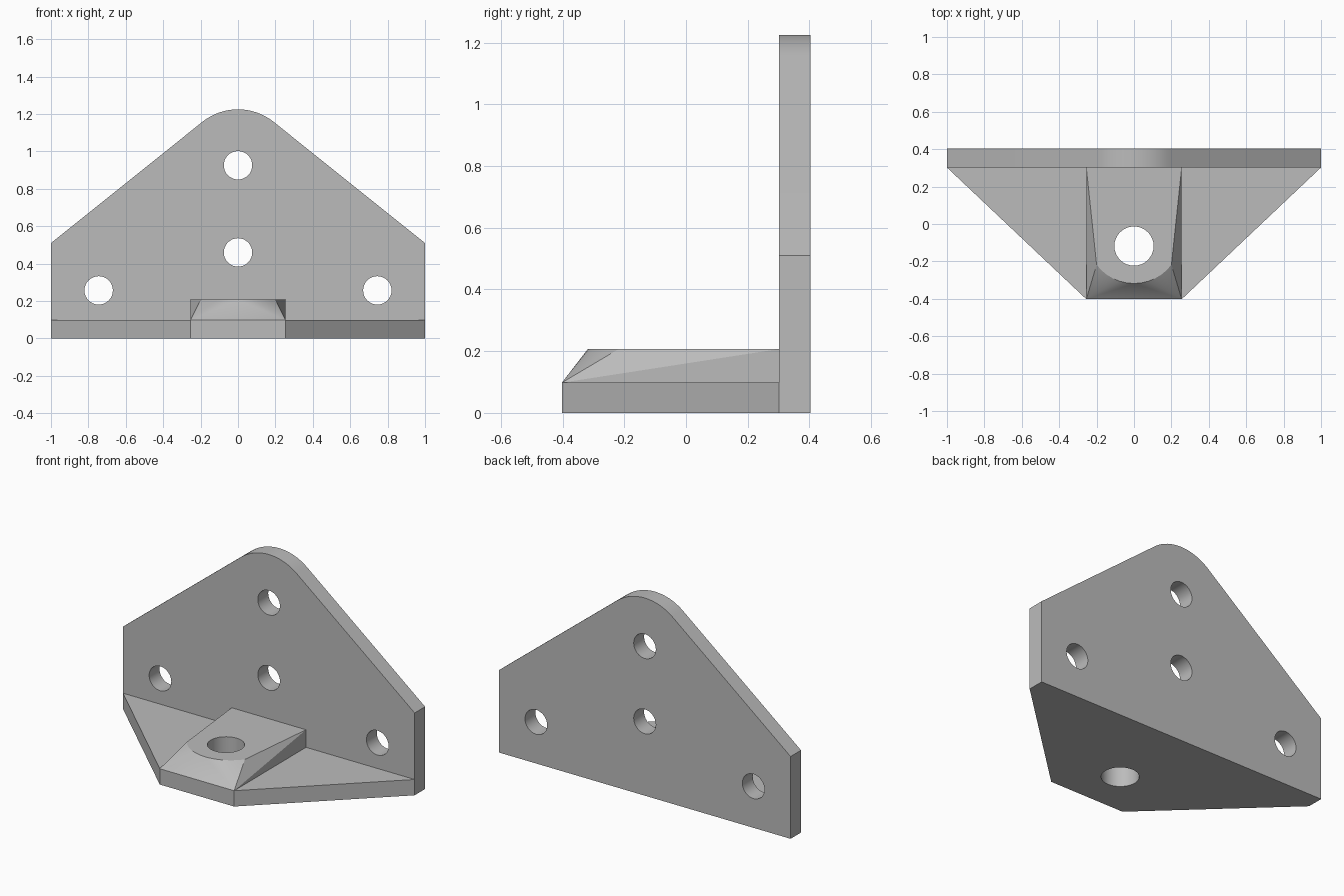
import bpy, bmesh, math
from mathutils import Matrix, Vector

cube = bpy.data.objects.get("Cube")
if cube:
    bpy.data.objects.remove(cube)

grey = bpy.data.materials.new("plain grey")
grey.use_nodes = True
grey.diffuse_color = (0.5, 0.5, 0.5, 1)
grey.node_tree.nodes["Principled BSDF"].inputs["Base Color"].default_value = (0.5, 0.5, 0.5, 1)

PLATE_FRONT, PLATE_BACK = 0.302, 0.404
FRONT, BASE_TOP, PAD_TOP = -0.402, 0.098, 0.207
PAD_HALF = 0.255


def finish(bm, name):
    bmesh.ops.recalc_face_normals(bm, faces=bm.faces[:])
    mesh = bpy.data.meshes.new(name)
    bm.to_mesh(mesh)
    bm.free()
    mesh.materials.append(grey)
    obj = bpy.data.objects.new(name, mesh)
    bpy.context.collection.objects.link(obj)
    return obj


def extrude_outline(name, points, offset):
    bm = bmesh.new()
    face = bm.faces.new([bm.verts.new(p) for p in points])
    new = bmesh.ops.extrude_face_region(bm, geom=[face])["geom"]
    verts = [v for v in new if isinstance(v, bmesh.types.BMVert)]
    bmesh.ops.translate(bm, verts=verts, vec=offset)
    return finish(bm, name)


def hole_cutter(name, centre, radius, turn=0):
    bm = bmesh.new()
    matrix = Matrix.Translation(centre) @ Matrix.Rotation(turn, 4, "X")
    bmesh.ops.create_cone(bm, cap_ends=True, segments=32, radius1=radius,
                          radius2=radius, depth=0.5, matrix=matrix)
    return finish(bm, name)


def combine(target, other, operation):
    mod = target.modifiers.new(operation.lower(), "BOOLEAN")
    mod.operation, mod.solver, mod.object = operation, "EXACT", other
    bpy.context.view_layer.objects.active = target
    bpy.ops.object.modifier_apply(modifier=mod.name)
    bpy.data.objects.remove(other)


# Upright plate with a rounded peak
radius, peak, sweep = 0.305, 0.92, math.radians(38.5)
arc = [sweep * (1 - i / 8) for i in range(17)]
outline = [(-1, 0), (1, 0), (1, 0.51)]
outline += [(radius * math.sin(a), peak + radius * math.cos(a)) for a in arc]
outline += [(-1, 0.51)]
bracket = extrude_outline("mounting_bracket", [(x, PLATE_FRONT, z) for x, z in outline],
                          (0, PLATE_BACK - PLATE_FRONT, 0))

# Tapered foot
foot = extrude_outline("foot", [(-1, PLATE_FRONT, 0), (-PAD_HALF, FRONT, 0),
                                (PAD_HALF, FRONT, 0), (1, PLATE_FRONT, 0)], (0, 0, BASE_TOP))

# Raised pad: a rectangle blended up to a round-nosed top
bm = bmesh.new()
points = [(s * PAD_HALF, y, BASE_TOP) for s in (-1, 1) for y in (FRONT, PLATE_FRONT)]
points += [(s * PAD_HALF, PLATE_FRONT, PAD_TOP) for s in (-1, 1)]
nose, half_angle = 0.25, math.asin(0.2 / 0.25)
for i in range(13):
    a = half_angle * (i / 6 - 1)
    points.append((nose * math.sin(a), -0.068 - nose * math.cos(a), PAD_TOP))
for p in points:
    bm.verts.new(p)
bmesh.ops.convex_hull(bm, input=bm.verts[:])
bmesh.ops.dissolve_limit(bm, angle_limit=0.01, verts=bm.verts[:], edges=bm.edges[:])
pad = finish(bm, "pad")

combine(foot, pad, "UNION")
combine(bracket, foot, "UNION")

# Screw holes through the plate, and one larger hole through the foot
for x, z in ((0, 0.926), (0, 0.46), (-0.745, 0.257), (0.745, 0.257)):
    combine(bracket, hole_cutter("screw_hole", Vector((x, 0.353, z)), 0.076, math.pi / 2), "DIFFERENCE")
combine(bracket, hole_cutter("foot_hole", Vector((0, -0.118, 0.1)), 0.105), "DIFFERENCE")

bpy.ops.object.select_all(action="DESELECT")
bracket.select_set(True)
bpy.context.view_layer.objects.active = bracket
bpy.ops.object.shade_smooth_by_angle(angle=math.radians(25))
